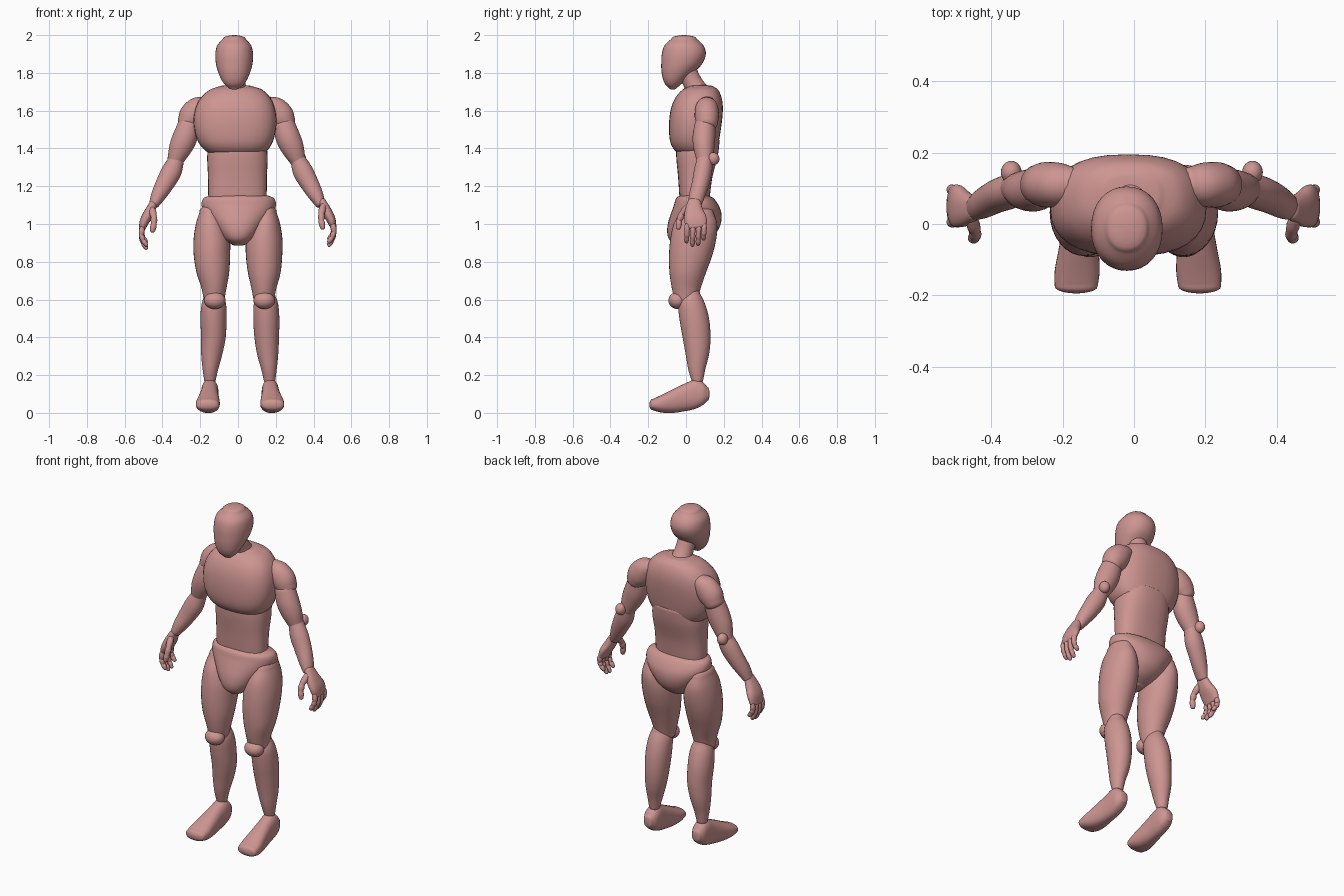
import bpy, bmesh, math
from mathutils import Vector

skin = bpy.data.materials.new("dusty pink")
skin.diffuse_color = (0.61, 0.30, 0.285, 1)


def curve_points(secs, steps):
    """Smoothly interpolate sections (x, y, z, a, b)."""
    out, n = [], len(secs)
    S = [Vector(s) for s in secs]
    for i in range(n - 1):
        p0, p1, p2, p3 = S[max(i - 1, 0)], S[i], S[i + 1], S[min(i + 2, n - 1)]
        for k in range(steps):
            t = k / steps
            out.append(0.5 * (2 * p1 + (p2 - p0) * t + (2 * p0 - 5 * p1 + 4 * p2 - p3) * t * t
                              + (3 * p1 - p0 - 3 * p2 + p3) * t ** 3))
    out.append(S[-1])
    return out


def loft(name, secs, axis=None, wide=(0, 1, 0), power=2, taper=0, caps=(1, 1), seg=32, steps=4):
    """Skin rounded sections along a path, closing both ends with domes."""
    pts = curve_points(secs, steps)
    pos = [Vector(p[:3]) for p in pts]
    rings = []

    def frame(i):
        t = Vector(axis) if axis else pos[min(i + 1, len(pos) - 1)] - pos[max(i - 1, 0)]
        t.normalize()
        v = Vector(wide)
        v = (v - t * v.dot(t)).normalized()
        return t, v.cross(t), v

    def dome(i, sign, cap):
        t, u, v = frame(i)
        a, b = pts[i][3], pts[i][4]
        for k in range(1, 6):
            f = math.radians(k * 17)
            rings.append((pos[i] + t * sign * cap * min(a, b) * math.sin(f),
                          u, v, a * math.cos(f), b * math.cos(f)))

    dome(0, -1, caps[0])
    rings.reverse()
    for i in range(len(pts)):
        t, u, v = frame(i)
        rings.append((pos[i], u, v, pts[i][3], pts[i][4]))
    dome(len(pts) - 1, 1, caps[1])

    bm = bmesh.new()
    loops = []
    for p, u, v, a, b in rings:
        ring = []
        for j in range(seg):
            th = math.tau * j / seg
            c, s = [math.copysign(abs(q) ** (2 / power), q) for q in (math.cos(th), math.sin(th))]
            ring.append(bm.verts.new(p + u * a * c * (1 + taper * s) + v * b * s))
        loops.append(ring)
    for r, q in zip(loops, loops[1:]):
        for j in range(seg):
            bm.faces.new((r[j], r[(j + 1) % seg], q[(j + 1) % seg], q[j]))
    bm.faces.new(loops[0])
    bm.faces.new(loops[-1])
    bmesh.ops.recalc_face_normals(bm, faces=bm.faces)
    me = bpy.data.meshes.new(name)
    bm.to_mesh(me)
    bm.free()
    for f in me.polygons:
        f.use_smooth = True
    me.materials.append(skin)
    ob = bpy.data.objects.new(name, me)
    bpy.context.collection.objects.link(ob)
    return ob


def stack(name, rows, **kw):
    """Horizontal sections: (z, x centre, half width, front y, back y)."""
    secs = [(x, (f + b) / 2, z, w, (b - f) / 2) for z, x, w, f, b in rows]
    return loft(name, secs, axis=(0, 0, 1), **kw)


def ball(name, c, r):
    bm = bmesh.new()
    bmesh.ops.create_uvsphere(bm, u_segments=24, v_segments=14, radius=1)
    for v in bm.verts:
        v.co = Vector([c[i] + v.co[i] * r[i] for i in range(3)])
    me = bpy.data.meshes.new(name)
    bm.to_mesh(me)
    bm.free()
    for f in me.polygons:
        f.use_smooth = True
    me.materials.append(skin)
    bpy.context.collection.objects.link(bpy.data.objects.new(name, me))


# Head and neck
stack("head", [(1.72, -.02, .028, -.09, -.05), (1.74, -.02, .052, -.11, -.025),
               (1.77, -.02, .071, -.123, .005), (1.81, -.02, .087, -.13, .05),
               (1.85, -.02, .097, -.131, .087), (1.9, -.02, .1, -.128, .105),
               (1.945, -.02, .09, -.114, .093), (1.98, -.02, .06, -.078, .057)],
      caps=(.4, .33), power=2.15)
loft("neck", [(-.015, .0, 1.82, .052, .052), (-.012, .04, 1.74, .052, .052),
              (-.01, .085, 1.66, .075, .07)])

# Torso
stack("chest", [(1.365, -.01, .125, -.025, .13), (1.39, -.01, .165, -.06, .158),
                (1.43, -.013, .195, -.082, .172), (1.49, -.015, .214, -.09, .183),
                (1.56, -.016, .219, -.088, .192), (1.62, -.015, .208, -.077, .195),
                (1.67, -.013, .183, -.055, .188), (1.71, -.01, .14, -.02, .17),
                (1.728, -.01, .09, .015, .145)], power=2.5, caps=(.12, .12))
stack("waist", [(1.08, -.002, .15, -.03, .12), (1.16, -.003, .155, -.036, .128),
                (1.25, -.003, .156, -.042, .14), (1.36, -.003, .16, -.052, .168),
                (1.44, -.003, .15, -.05, .178)], power=2.5, caps=(.2, .3))
stack("pelvis", [(.895, .003, .04, -.06, .06), (.92, .003, .08, -.09, .12),
                 (.96, .003, .115, -.1, .165), (1.01, .003, .15, -.094, .186),
                 (1.06, .004, .183, -.078, .187), (1.1, .004, .197, -.064, .172),
                 (1.135, .004, .188, -.053, .147), (1.15, .004, .155, -.035, .12)],
      power=2.2, taper=.06, caps=(.25, .12))

for side, s in (("left", 1), ("right", -1)):
    # Leg
    stack(side + "_thigh", [(.6, s * .132 + .005, .055, -.06, .06),
                            (.66, s * .132 + .005, .066, -.075, .078),
                            (.74, s * .136 + .003, .086, -.087, .105),
                            (.83, s * .138, .096, -.09, .138),
                            (.92, s * .139, .096, -.083, .16),
                            (1.0, s * .145, .078, -.065, .165),
                            (1.06, s * .15, .055, -.03, .145)], caps=(.6, .8))
    ball(side + "_kneecap", (s * .131 + .008, -.045, .595), (.057, .048, .045))
    stack(side + "_shin", [(.17, s * .158 + .009, .03, .03, .09),
                           (.23, s * .155 + .009, .041, .012, .102),
                           (.31, s * .148 + .009, .056, -.002, .122),
                           (.4, s * .141 + .011, .065, -.018, .13),
                           (.5, s * .14 + .01, .069, -.035, .122),
                           (.58, s * .138 + .01, .064, -.04, .1),
                           (.63, s * .138 + .01, .045, -.015, .075)], caps=(.5, .7))
    # Foot runs from heel to toe
    foot = [(.115, .16, .028, .065, .135), (.09, .16, .042, .042, .162),
            (.05, .16, .046, .022, .177), (0, .162, .048, .01, .158),
            (-.07, .166, .056, 0, .125), (-.13, .17, .063, .002, .095),
            (-.175, .173, .06, .014, .074)]
    loft(side + "_foot", [(s * x + .011, y, (lo + hi) / 2, w, (hi - lo) / 2)
                          for y, x, w, lo, hi in foot],
         axis=(0, -1, 0), wide=(0, 0, 1), power=2.4, caps=(.35, .65))

    # Arm, shifted slightly for the pose
    def limb(part, rows, dx=-.008, dz=0, **kw):
        d = dz if s > 0 else -dz
        loft(side + "_" + part, [(s * x + dx, y, z + d, a, b) for x, y, z, a, b in rows], **kw)

    limb("shoulder", [(.165, .11, 1.632, .045, .05), (.2, .11, 1.61, .066, .061),
                      (.235, .11, 1.57, .071, .064), (.257, .11, 1.535, .058, .058)], caps=(.7, .7))
    limb("upper_arm", [(.252, .1, 1.525, .058, .055), (.272, .095, 1.46, .065, .06),
                       (.298, .095, 1.4, .06, .055), (.325, .1, 1.335, .042, .042)], caps=(.6, .8))
    ball(side + "_elbow", (s * .338 - .006, .145, 1.345), (.029, .032, .034))
    limb("forearm", [(.32, .1, 1.345, .04, .042), (.347, .09, 1.28, .053, .048),
                     (.382, .077, 1.215, .049, .046), (.418, .058, 1.15, .039, .042),
                     (.439, .047, 1.108, .028, .036)], caps=(.7, .7), dx=-.004)
    # Hand with four jointed fingers and a thumb
    limb("palm", [(.447, .043, 1.11, .022, .034), (.472, .043, 1.06, .027, .05),
                  (.493, .05, 1.02, .025, .06), (.505, .055, .985, .018, .055)],
         dx=-.002, dz=.006, power=2.3)

    def digit(part, joints, r):
        for k in range(3):
            (x0, y0, z0), (x1, y1, z1) = joints[k], joints[k + 1]
            q = r * (1 - .06 * k)
            limb(f"{part}_{k + 1}", [(x0, y0, z0, q * .85, q * .85),
                 ((x0 + x1) / 2, (y0 + y1) / 2, (z0 + z1) / 2, q, q),
                 (x1, y1, z1, q * .8, q * .8)], dx=-.002, dz=.008, seg=14, steps=3)

    for i, (y, tip) in enumerate(((.006, .9), (.037, .882), (.067, .886), (.096, .915))):
        h = .985 - tip
        digit(f"finger_{i + 1}", [(.506, y, .985), (.51, y - .001, .985 - h * .42),
              (.5, y - .002, .985 - h * .75), (.485, y - .003, tip)], .0155)
    digit("thumb", [(.452, .012, 1.085), (.443, -.022, 1.045),
                    (.443, -.036, 1.01), (.45, -.04, .975)], .019)
